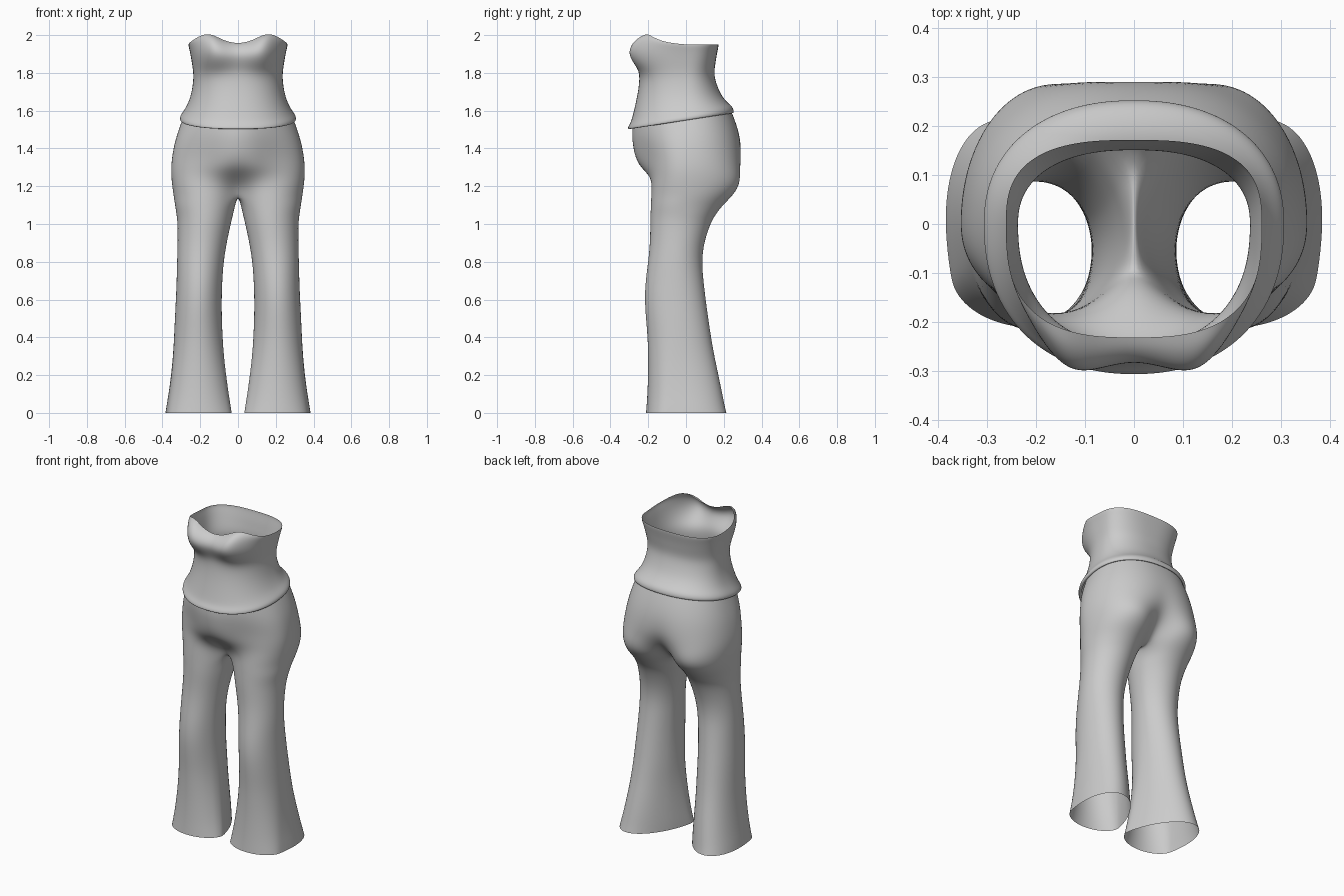
import bpy, bmesh, math

grey = bpy.data.materials.new("soft_grey")
grey.diffuse_color = (0.6, 0.6, 0.6, 1)


def spow(v, e):
    return math.copysign(abs(v) ** e, v)


def section(ang, cx, a, ym, yf, yb, e=1.0):
    """Point on an oval: ang 0 = outer side, -90 = front, 90 = back."""
    c, s = spow(math.cos(ang), e), spow(math.sin(ang), e)
    return cx + a * c, ym + s * ((yb - ym) if s > 0 else (ym - yf))


def tilt(y):
    """Waistline rises from front to back."""
    return 0.085 * min(1.0, max(0.0, (y + 0.3) / 0.55))


def finish(bm, name):
    bmesh.ops.recalc_face_normals(bm, faces=bm.faces)
    me = bpy.data.meshes.new(name)
    bm.to_mesh(me)
    bm.free()
    me.materials.append(grey)
    ob = bpy.data.objects.new(name, me)
    bpy.context.collection.objects.link(ob)
    mir = ob.modifiers.new("Mirror", "MIRROR")
    mir.use_clip = True
    mir.merge_threshold = 0.0005
    ob.modifiers.new("Smooth", "SUBSURF").levels = 2
    ob.modifiers["Smooth"].render_levels = 2
    for p in me.polygons:
        p.use_smooth = True
    return ob


def bridge(bm, r0, r1, closed=False):
    n = len(r0)
    for i in range(n if closed else n - 1):
        j = (i + 1) % n
        bm.faces.new((r0[i], r0[j], r1[j], r1[i]))


# Trousers: hip rows = z, half width, front, back, leg blend, belly bump, waist tilt
HIPS = [
    (1.525, .288, -.245, .236, 0, .040, 1),
    (1.47, .314, -.240, .268, 0, .050, .7),
    (1.42, .336, -.225, .294, .03, .064, .3),
    (1.36, .350, -.205, .308, .12, .082, 0),
    (1.30, .356, -.195, .312, .30, .078, 0),
    (1.25, .355, -.188, .310, .55, .040, 0),
    (1.20, .350, -.186, .292, .82, .010, 0),
    (1.15, .343, -.186, .250, 1, 0, 0),
]
# Leg rows = z, outer x, inner x, front, back, widest y, back skew
LEGS = [
    (1.10, .335, .015, -.188, .198, -.02, 0),
    (1.05, .327, .026, -.190, .158, -.02, 0),
    (1.00, .321, .038, -.191, .130, -.03, 0),
    (.90, .321, .060, -.192, .096, -.04, 0),
    (.80, .324, .076, -.202, .085, -.05, 0),
    (.70, .326, .083, -.216, .094, -.05, .02),
    (.60, .330, .086, -.221, .106, -.05, .04),
    (.50, .335, .085, -.214, .120, -.05, .06),
    (.40, .339, .081, -.205, .135, -.05, .08),
    (.30, .344, .074, -.202, .153, -.06, .11),
    (.20, .352, .062, -.202, .175, -.07, .14),
    (.10, .363, .048, -.206, .196, -.08, .17),
    (.04, .371, .038, -.210, .208, -.09, .19),
    (0, .375, .032, -.213, .218, -.10, .20),
]
M, K, A0 = 18, 6, math.radians(150)

bm = bmesh.new()
prev = None
for z, w, yf, yb, blend, bump, t in HIPS:
    ring = []
    for i in range(M + 1):
        f = 2 * i / M - 1
        hx, hy = section(f * math.pi / 2, 0, w, 0, yf, yb, .9)
        lx, ly = section(f * A0, w / 2, w / 2, 0, yf, yb)
        x, y = hx + (lx - hx) * blend, hy + (ly - hy) * blend
        if i in (0, M):
            x = 0
        if f < 0:
            y -= bump * math.exp(-(x / .15) ** 2)
        ring.append(bm.verts.new((max(x, 0), y, z + t * tilt(y))))
    if prev:
        bridge(bm, prev, ring)
    prev = ring

# Crotch seam closes the open arc into a leg loop
ya, yc = prev[-1].co.y, prev[0].co.y
prev = prev + [bm.verts.new((0, ya + (yc - ya) * k / K, 1.15)) for k in range(1, K)]
for z, xo, xi, yf, yb, ym, skew in LEGS:
    angs = [(2 * i / M - 1) * A0 for i in range(M + 1)]
    angs += [A0 + (2 * math.pi - 2 * A0) * k / K for k in range(1, K)]
    ring = []
    for a in angs:
        x, y = section(a, (xo + xi) / 2, (xo - xi) / 2, ym, yf, yb)
        x += skew * max(0, y - ym)
        ring.append(bm.verts.new((x, y, z)))
    bridge(bm, prev, ring, True)
    prev = ring
finish(bm, "trousers")

# Strapless top: z, half width, front, back, bust bump, roundness, waist tilt, neckline wave
TOP = [
    (1.950, .262, -.232, .172, .000, .72, 0, 1),
    (1.940, .262, -.240, .172, .028, .72, 0, .95),
    (1.915, .256, -.246, .167, .060, .74, 0, .7),
    (1.885, .250, -.248, .161, .068, .76, 0, .35),
    (1.850, .244, -.246, .156, .046, .80, 0, .1),
    (1.810, .238, -.244, .150, .012, .84, 0, 0),
    (1.765, .236, -.246, .152, 0, .88, .1, 0),
    (1.700, .243, -.254, .170, 0, .9, .25, 0),
    (1.640, .256, -.266, .192, 0, .9, .45, 0),
    (1.580, .276, -.280, .222, 0, .9, .75, 0),
    (1.540, .296, -.291, .243, 0, .9, 1, 0),
    (1.522, .307, -.304, .252, 0, .9, 1, 0),
    (1.506, .308, -.309, .254, 0, .9, 1, 0),
    (1.500, .300, -.302, .248, 0, .9, 1, 0),
    (1.508, .290, -.288, .240, 0, .9, 1, 0),
]
bm = bmesh.new()
prev = None
for z, w, yf, yb, bust, e, t, wave in TOP:
    ring = []
    for i in range(25):
        a = (i / 24 - .5) * math.pi
        x, y = section(a, 0, w, 0.0, yf, yb, e)
        if i in (0, 24):
            x = 0
        front = min(1, max(0, -y / .15))
        y -= front * bust * math.exp(-((x - .13) / .085) ** 2)
        y -= front * bust * .4 * math.exp(-(x / .08) ** 2)
        lift = front * (.053 * math.exp(-((x - .16) / .085) ** 2) + .003)
        ring.append(bm.verts.new((x, y, z + t * tilt(y) + wave * lift)))
    if prev:
        bridge(bm, prev, ring)
    prev = ring
finish(bm, "strapless_top")
